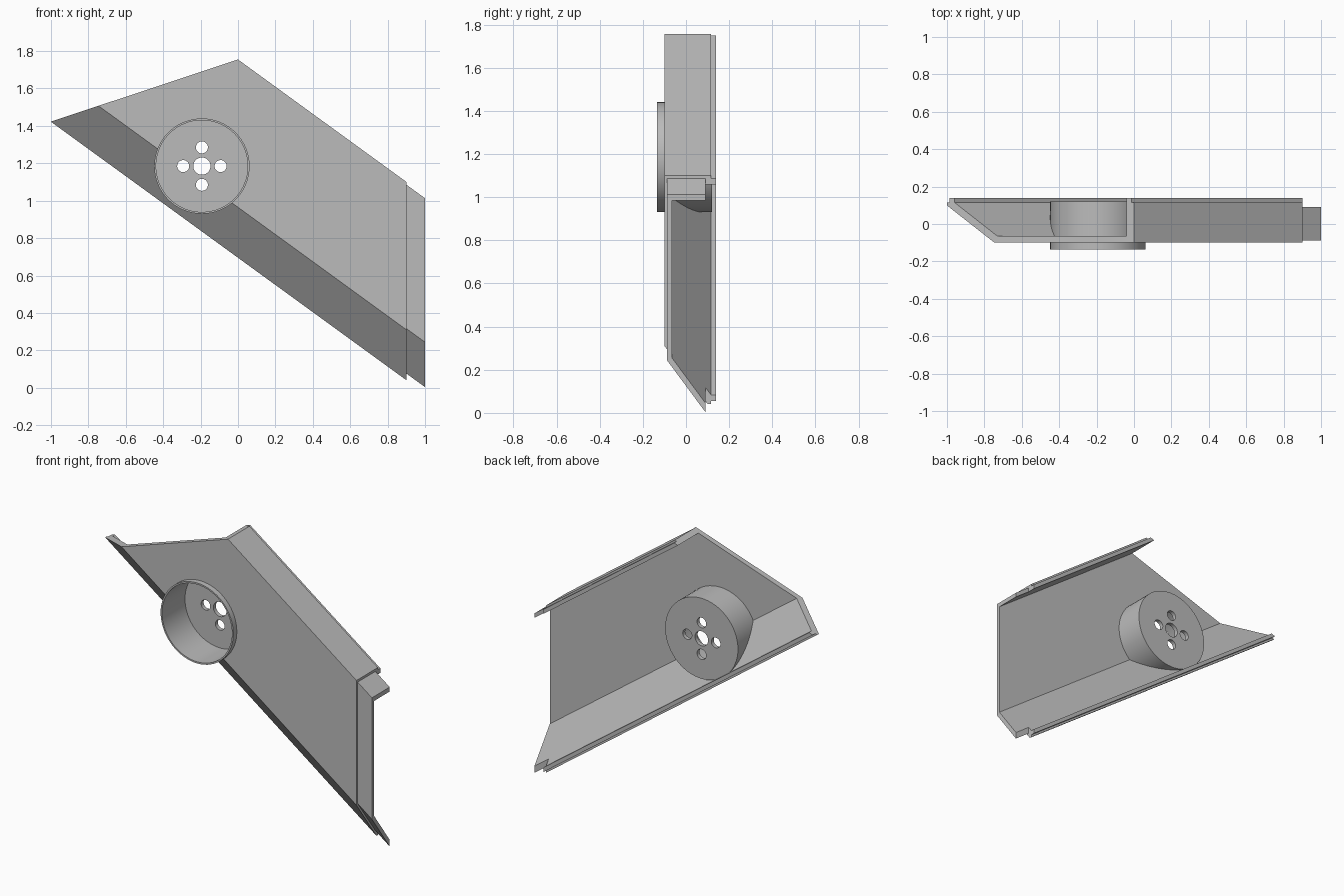
import bpy, bmesh, math
from mathutils import Vector, Matrix
from mathutils.geometry import intersect_line_line

cube = bpy.data.objects.get("Cube")
if cube:
    bpy.data.objects.remove(cube, do_unlink=True)

# Single grey finish
grey = bpy.data.materials.new("plain grey")
grey.use_nodes = True
color = (0.5, 0.5, 0.5, 1)
grey.diffuse_color = color
grey.node_tree.nodes["Principled BSDF"].inputs["Base Color"].default_value = color

# Panel dimensions
SLOPE, LEFT_SLOPE = 0.727, 0.332
BASE, HEIGHT = 0.695, 1.06
STRETCH = math.hypot(1, SLOPE)      # square offset to vertical offset
STEP, WALL = 0.012, 0.035
FRONT, RIM, LIP = -0.10, 0.115, 0.14
TOP_W, FOLD_W = HEIGHT / STRETCH, 0.27 / STRETCH


def finish(bm, name):
    bmesh.ops.recalc_face_normals(bm, faces=bm.faces)
    mesh = bpy.data.meshes.new(name)
    bm.to_mesh(mesh)
    bm.free()
    obj = bpy.data.objects.new(name, mesh)
    bpy.context.collection.objects.link(obj)
    mesh.materials.append(grey)
    return obj


def offset_path(path, dist, y_end):
    """Mitred inward offset of a (w, y) path, with both ends cut at y_end."""
    lines = []
    for a, b in zip(path, path[1:]):
        a, b = Vector((*a, 0)), Vector((*b, 0))
        d = (b - a).normalized()
        n = Vector((d.y, -d.x, 0)) * dist
        lines.append((a + n, b + n))
    cut = (Vector((0, y_end, 0)), Vector((1, y_end, 0)))
    lines = [cut] + lines + [cut]
    return [intersect_line_line(*p, *q)[0].xy for p, q in zip(lines, lines[1:])]


def sweep(name, section, right, left=None):
    """Run a section along the sloping panel; no left means the raked end."""
    bm = bmesh.new()
    rings = []
    for end in (left, right):
        ring = []
        for w, y in section:
            v = w * STRETCH
            x = (v - HEIGHT) / (SLOPE + LEFT_SLOPE) if end is None else end
            ring.append(bm.verts.new((x, y, BASE + v - SLOPE * x)))
        rings.append(ring)
    a, b = rings
    for i in range(len(a)):
        bm.faces.new((a[i - 1], a[i], b[i], b[i - 1]))
    bm.faces.new(a)
    bm.faces.new(b)
    return finish(bm, name)


def cylinder(name, x, z, radius, y0, y1):
    bm = bmesh.new()
    place = Matrix.Translation((x, (y0 + y1) / 2, z)) @ Matrix.Rotation(math.pi / 2, 4, 'X')
    bmesh.ops.create_cone(bm, cap_ends=True, segments=64, radius1=radius,
                          radius2=radius, depth=y1 - y0, matrix=place)
    return finish(bm, name)


def cut(obj, cutter):
    cutter.hide_render = True
    mod = obj.modifiers.new("cut", 'BOOLEAN')
    mod.object, mod.operation, mod.solver = cutter, 'DIFFERENCE', 'EXACT'
    graph = bpy.context.evaluated_depsgraph_get()
    mesh = bpy.data.meshes.new_from_object(obj.evaluated_get(graph))
    obj.modifiers.clear()
    obj.data = mesh
    bpy.data.objects.remove(cutter, do_unlink=True)


# Panel shell: top flange, front wall, chamfer, lower rim and stepped back lip
path = [(TOP_W, LIP), (TOP_W, FRONT), (FOLD_W, FRONT), (0, 0.10), (0, LIP)]
outer = offset_path(path, 0, RIM)
step = offset_path(path, STEP, RIM)
lip = offset_path(path, STEP, LIP)
inner = offset_path(path, WALL, LIP)
section = [lip[0], step[0]] + outer + [step[-1], lip[-1]] + inner[::-1]
shell = sweep("panel_shell", section, 0.9)

# Joining tongue at the right-hand end
short = path[:-1]
section = offset_path(short, STEP, 0.09) + offset_path(short, WALL, 0.09)[::-1]
sweep("joining_tongue", section, 1.0, 0.9)

# Round cup, open to the front
CX, CZ, CUP_R = -0.193, 1.185, 0.255
cut(shell, cylinder("cup_opening", CX, CZ, CUP_R - 0.005, -0.3, 0.118))
cup = cylinder("round_cup", CX, CZ, CUP_R, -0.135, 0.12)
cut(cup, cylinder("cup_hollow", CX, CZ, CUP_R - 0.01, -0.3, 0.095))

# Centre hole and four bolt holes in the cup floor
cut(cup, cylinder("centre_hole", CX, CZ, 0.046, -0.2, 0.3))
for i in range(4):
    a = i * math.pi / 2
    cut(cup, cylinder("bolt_hole", CX + 0.1 * math.cos(a), CZ + 0.1 * math.sin(a),
                      0.032, -0.2, 0.3))

bpy.ops.object.select_all(action='DESELECT')
cup.select_set(True)
bpy.context.view_layer.objects.active = cup
bpy.ops.object.shade_smooth_by_angle(angle=math.radians(30))
